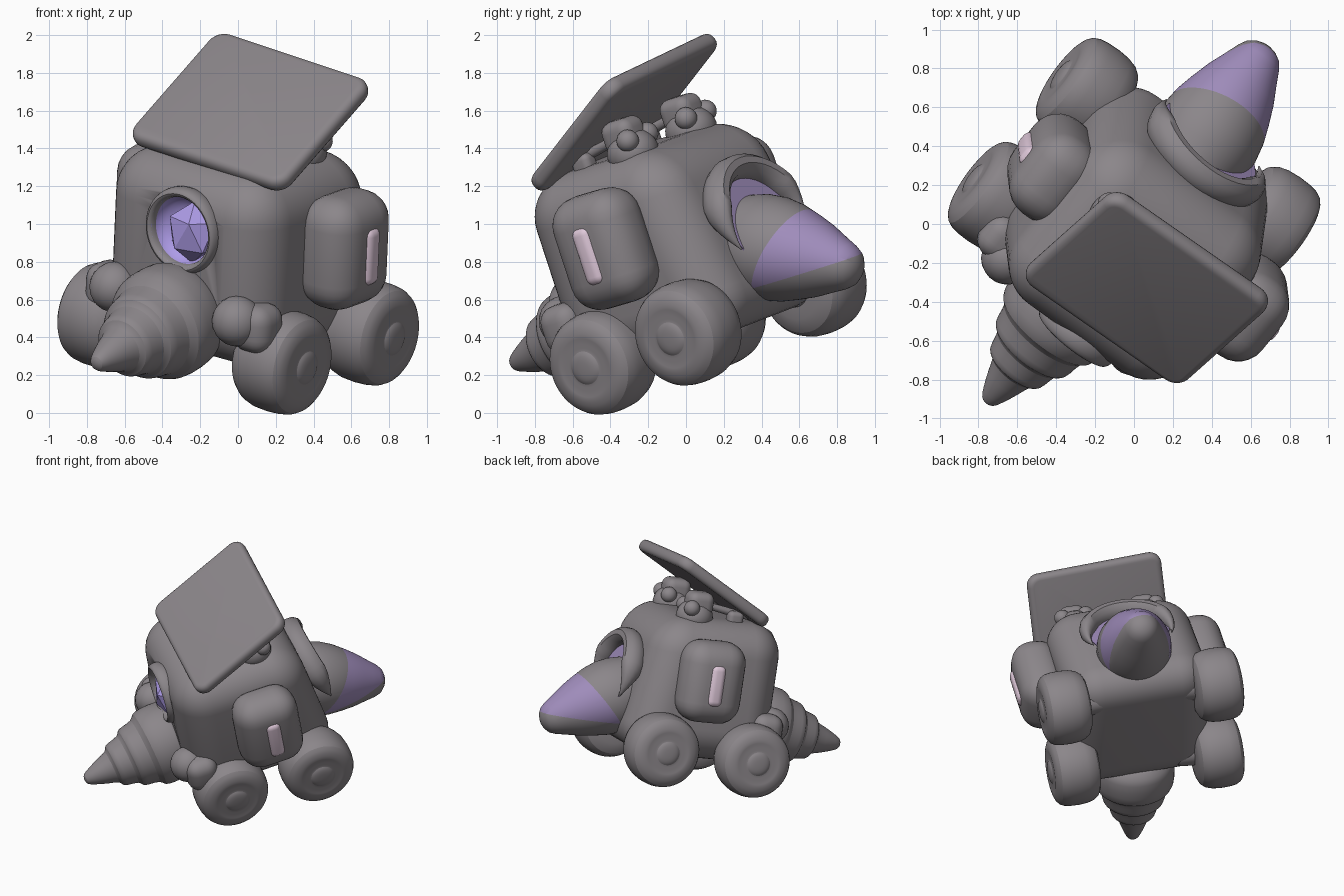
import bpy, bmesh, math
from mathutils import Matrix, Vector

cube = bpy.data.objects.get("Cube")
if cube:
    bpy.data.objects.remove(cube, do_unlink=True)

# Vehicle frame: X = its left, Y = its back, Z = its up, tipped as if driving downhill
LEFT = Vector((0.79, -0.57, -0.22)).normalized()
UP = Vector((0.04, -0.31, 0.95))
UP = (UP - LEFT * UP.dot(LEFT)).normalized()
BACK = UP.cross(LEFT)
FRAME = Matrix((LEFT, BACK, UP)).transposed().to_4x4()
FRAME.translation = (0.01, 0.10, 0.465)


def material(name, rgb):
    m = bpy.data.materials.new(name)
    m.use_nodes = True
    m.diffuse_color = (*rgb, 1)
    bsdf = next(n for n in m.node_tree.nodes if n.type == 'BSDF_PRINCIPLED')
    bsdf.inputs["Base Color"].default_value = (*rgb, 1)
    bsdf.inputs["Roughness"].default_value = 0.7
    return m


GREY = material("warm_grey", (0.26, 0.24, 0.255))
LILAC = material("lilac", (0.35, 0.265, 0.50))
VIOLET = material("violet", (0.42, 0.33, 0.80))
PINK = material("pale_pink", (0.75, 0.59, 0.71))


def finish(name, bm, mats, place, smooth=True, subsurf=0):
    """Place the mesh in the vehicle frame and make an object of it."""
    bm.transform(place)
    bmesh.ops.recalc_face_normals(bm, faces=bm.faces)
    me = bpy.data.meshes.new(name)
    bm.to_mesh(me)
    bm.free()
    for m in mats:
        me.materials.append(m)
    ob = bpy.data.objects.new(name, me)
    bpy.context.scene.collection.objects.link(ob)
    ob.matrix_world = FRAME
    if subsurf:
        mod = ob.modifiers.new("Soften", 'SUBSURF')
        mod.levels = mod.render_levels = subsurf
    if smooth:
        bpy.ops.object.select_all(action='DESELECT')
        ob.select_set(True)
        bpy.context.view_layer.objects.active = ob
        bpy.ops.object.shade_smooth_by_angle(angle=math.radians(45))
    return ob


def aim(loc, direction):
    return Matrix.Translation(loc) @ Vector(direction).to_track_quat('Z', 'Y').to_matrix().to_4x4()


def lathe(name, profile, loc, direction, mats=(GREY,), closed=False, segs=32, subsurf=1):
    """Spin (height, radius) points about an axis."""
    bm = bmesh.new()
    rings = []
    for h, r in profile:
        n = segs if r > 0 else 1
        rings.append([bm.verts.new((r * math.cos(2 * math.pi * i / segs),
                                    r * math.sin(2 * math.pi * i / segs), h)) for i in range(n)])
    pairs = list(zip(rings, rings[1:]))
    if closed:
        pairs.append((rings[-1], rings[0]))
    for a, b in pairs:
        for i in range(segs):
            j = (i + 1) % segs
            quad = [a[i % len(a)], a[j % len(a)], b[j % len(b)], b[i % len(b)]]
            bm.faces.new(list(dict.fromkeys(quad)))
    return finish(name, bm, mats, aim(loc, direction), subsurf=subsurf)


def box(name, size, loc, bevel, mat=GREY, rot=Matrix(), segs=6, corner=0, slope=0):
    """Rounded box; corner rounds the upright edges first, slope leans the back in at the top."""
    bm = bmesh.new()
    bmesh.ops.create_cube(bm, size=1)
    bmesh.ops.scale(bm, vec=size, verts=bm.verts)
    for v in bm.verts:
        if v.co.y > 0 and v.co.z > 0:
            v.co.y -= slope
    if corner:
        upright = [e for e in bm.edges if abs(e.verts[0].co.z - e.verts[1].co.z) > 0.01]
        bmesh.ops.bevel(bm, geom=upright, offset=corner, segments=6, profile=0.5, affect='EDGES')
    edges = [e for e in bm.edges if not corner or abs(e.verts[0].co.z - e.verts[1].co.z) < 0.01]
    bmesh.ops.bevel(bm, geom=edges, offset=bevel, segments=segs, profile=0.5, affect='EDGES')
    return finish(name, bm, [mat], Matrix.Translation(loc) @ rot)


def ball(name, radius, loc, scale=(1, 1, 1), mat=GREY, detail=3, smooth=True):
    bm = bmesh.new()
    bmesh.ops.create_icosphere(bm, subdivisions=detail, radius=radius)
    bmesh.ops.scale(bm, vec=scale, verts=bm.verts)
    return finish(name, bm, [mat], Matrix.Translation(loc), smooth)


def hood(name, radius, tube, loc, direction, droop):
    """Horseshoe-shaped brow whose two ends taper to points."""
    bm = bmesh.new()
    steps, sides, rows = 28, 10, []
    for i in range(steps + 1):
        t = i / steps
        a = -droop + t * (math.pi + 2 * droop)
        thick = tube * max(0.05, min(1, 5 * t, 5 * (1 - t)))
        row = []
        for k in range(sides):
            b = 2 * math.pi * k / sides
            r = radius + thick * math.cos(b)
            row.append(bm.verts.new((r * math.cos(a), r * math.sin(a), 1.4 * thick * math.sin(b))))
        rows.append(row)
    for p, q in zip(rows, rows[1:]):
        for k in range(sides):
            m = (k + 1) % sides
            bm.faces.new((p[k], p[m], q[m], q[k]))
    bm.faces.new(rows[0])
    bm.faces.new(rows[-1])
    return finish(name, bm, [GREY], aim(loc, direction))


# Body: a soft block leaning in at the back, with a round porthole cut in its front
body = box("body", (1.10, 1.17, 1.06), (0, 0.01, 0.47), 0.25, segs=10, slope=0.18)
front, rear = (0, -1, 0), (0, 1, 0.32)
port = Vector((0.03, -0.565, 0.67))
cutter = lathe("porthole_cutter", [(-0.1, 0), (-0.1, 0.2), (0.3, 0.2), (0.3, 0)], port, front, subsurf=0)
cutter.hide_render = True
cutter.hide_viewport = True
hole = body.modifiers.new("Porthole", 'BOOLEAN')
hole.object = cutter
hole.operation = 'DIFFERENCE'
rim = [(0.06 * math.sin(i * math.pi / 4), 0.21 + 0.03 * math.cos(i * math.pi / 4)) for i in range(8)]
lathe("porthole_rim", rim, port, front, closed=True)
lathe("porthole_lining", [(0.04, 0.192), (-0.02, 0.178), (-0.06, 0.13), (-0.07, 0)],
      port, front, mats=[VIOLET])
ball("crystal", 0.165, port + Vector((0.04, 0.03, -0.01)), (0.95, 0.75, 1.05), VIOLET, detail=1, smooth=False)

# Drill at the front, stepped down to a blunt tip
lathe("drill", [(0, 0.0), (0, 0.27), (0.08, 0.305), (0.22, 0.31), (0.29, 0.295), (0.30, 0.25),
                (0.41, 0.24), (0.44, 0.225), (0.445, 0.19), (0.55, 0.175), (0.575, 0.16), (0.58, 0.125),
                (0.66, 0.105), (0.77, 0.06), (0.81, 0.04), (0.82, 0)],
      (0, -0.48, 0.2), (0.02, -0.79, -0.11))

# Tail cone under a brow; two straight cuts bound its coloured upper end
base, tip = Vector((0, 0.42, 0.37)), Vector((0, 1.09, 0.055))
tail = lathe("tail_cone", [(0, 0), (0, 0.25), (0.1, 0.275), (0.2, 0.28), (0.3, 0.265), (0.4, 0.235),
                           (0.5, 0.2), (0.6, 0.155), (0.67, 0.125), (0.71, 0.1), (0.735, 0.065),
                           (0.747, 0.03), (0.75, 0)],
             base, tip - base, mats=[GREY, LILAC], segs=64, subsurf=0)
cuts = ((Vector((0, 0.543, 0.127)), Vector((0, 1, -1))), (Vector((0, 0.543, 0.127)), Vector((0, 0, 1))))
bm = bmesh.new()
bm.from_mesh(tail.data)
for point, normal in cuts:
    bmesh.ops.bisect_plane(bm, geom=bm.verts[:] + bm.edges[:] + bm.faces[:], plane_co=point, plane_no=normal)
for f in bm.faces:
    f.material_index = int(all((f.calc_center_median() - point).dot(normal) > 0 for point, normal in cuts))
bm.to_mesh(tail.data)
bm.free()
socket = Vector((0, 0.59, 0.45))
hood("tail_hood", 0.32, 0.065, socket, rear, 0.35)
lathe("rear_window", [(0, 0), (0, 0.3), (0.008, 0.3), (0.008, 0)],
      socket + Vector((0, -0.015, 0)), rear, mats=[LILAC], subsurf=0)

# Solar panel, tilted up towards the back
tilt = (Matrix.Rotation(math.radians(29), 4, 'X') @ Matrix.Rotation(math.radians(2.5), 4, 'Y')
        @ Matrix.Rotation(math.radians(-1), 4, 'Z'))
box("roof_panel", (1.04, 0.86, 0.095), (0.04, -0.04, 1.205), 0.04, rot=tilt, segs=4, corner=0.09)

# Parts that come in left and right pairs
WHEEL = [(-0.2, 0), (-0.2, 0.16), (-0.18, 0.24), (-0.1, 0.28), (0.06, 0.28), (0.125, 0.26),
         (0.15, 0.21), (0.157, 0.165), (0.152, 0.155), (0.153, 0.10), (0.152, 0.09),
         (0.162, 0.08), (0.17, 0.05), (0.172, 0)]
for side, s, front_wheel, rear_wheel, shift in (
        ("left", 1, (0.54, -0.315, -0.005), (0.615, 0.345, 0.02), 0.055),
        ("right", -1, (0.605, -0.39, 0.005), (0.59, 0.33, 0.02), 0.0)):
    for end, (x, y, z) in (("front", front_wheel), ("rear", rear_wheel)):
        lathe(f"{end}_{side}_wheel", WHEEL, (s * x, y, z), (s, 0, 0))
        lathe(f"{end}_{side}_axle", [(0, 0), (0, 0.1), (0.3, 0.1), (0.3, 0)],
              (s * 0.25, y, 0.03), (s, 0, 0))
    # Side pod with its light bar
    box(f"{side}_pod", (0.36, 0.49, 0.62), (s * (0.595 + shift), 0.03, 0.57), 0.16)
    box(f"{side}_light", (0.10, 0.12, 0.32), (s * (0.745 + shift), 0.035, 0.565), 0.045, PINK)
    # Knuckles beside the drill
    ball(f"{side}_knuckle", 0.135, (s * 0.41, -0.57, 0.25))
    box(f"{side}_knuckle_block", (0.24, 0.24, 0.26), (s * 0.49, -0.5, 0.22), 0.09)
    # Panel mounts on the roof
    ball(f"{side}_mount", 0.14, (s * 0.27, 0.11, 1.0), (1, 1, 0.9))
    box(f"{side}_mount_block", (0.19, 0.2, 0.18), (s * 0.27, 0.09, 1.1), 0.06)
    for dx in (-0.09, 0.09):
        ball(f"{side}_mount_knob", 0.06, (s * 0.27 + dx, 0.17, 1.07))
    lathe(f"{side}_strut", [(0, 0), (0, 0.03), (0.42, 0.03), (0.42, 0)],
          (s * 0.27, 0.08, 1.1), (0, -1, -0.18), segs=16)
    box(f"{side}_strut_foot", (0.1, 0.12, 0.12), (s * 0.3, -0.2, 1.01), 0.035)
